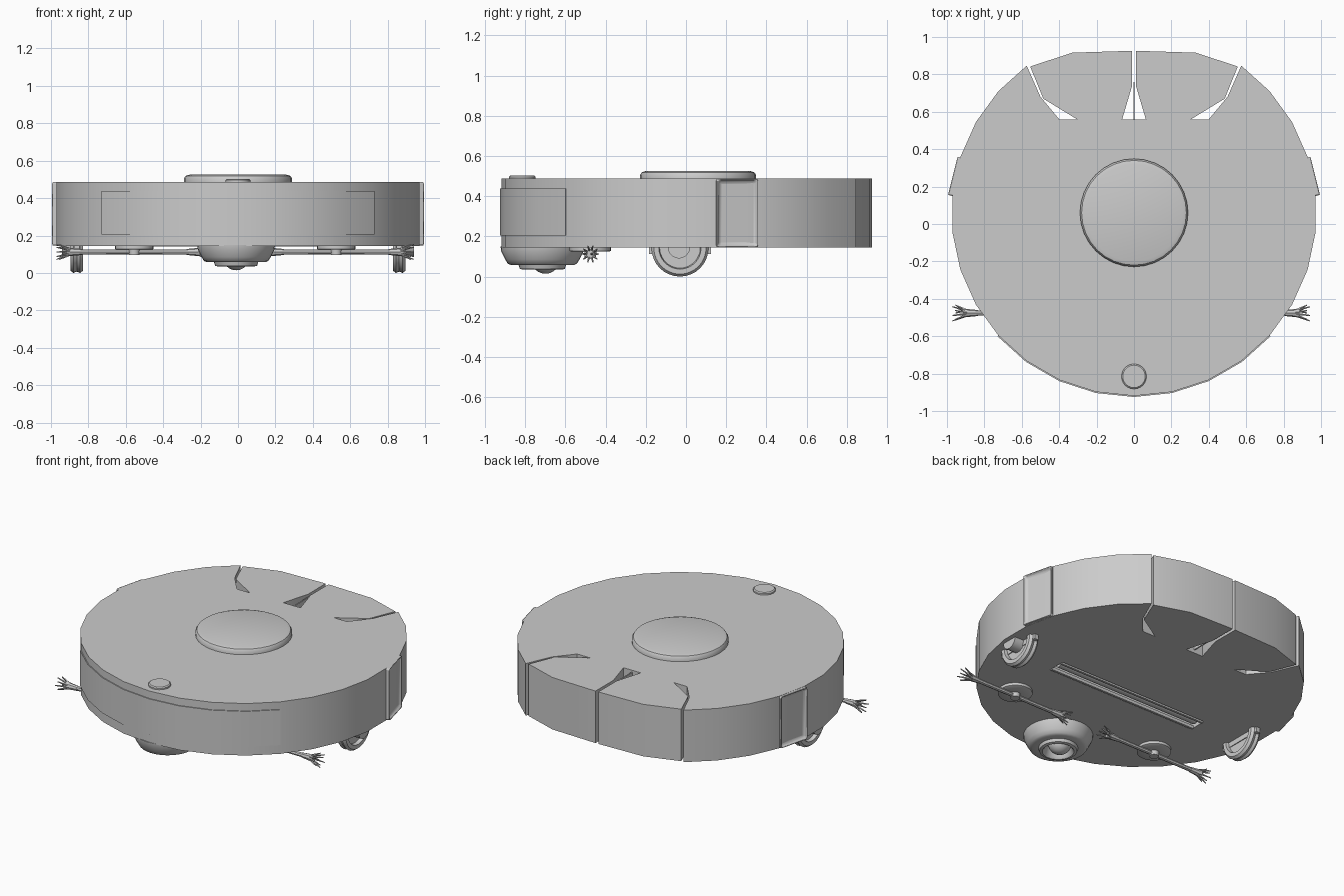
import bpy, bmesh, math
from mathutils import Vector, Matrix

if "Cube" in bpy.data.objects:
    bpy.data.objects.remove(bpy.data.objects["Cube"])

CY, R = 0.057, 0.976          # centre and radius of the round body
Z0, Z1 = 0.145, 0.487         # underside and top of the body


def finish(name, bm, smooth=30):
    bmesh.ops.recalc_face_normals(bm, faces=bm.faces)
    me = bpy.data.meshes.new(name)
    bm.to_mesh(me)
    bm.free()
    ob = bpy.data.objects.new(name, me)
    bpy.context.collection.objects.link(ob)
    bpy.context.view_layer.objects.active = ob
    ob.select_set(True)
    bpy.ops.object.shade_smooth_by_angle(angle=math.radians(smooth))
    ob.select_set(False)
    return ob


def prism(name, pts, z0, z1):
    bm = bmesh.new()
    face = bm.faces.new([bm.verts.new((x, y, z0)) for x, y in pts])
    top = bmesh.ops.extrude_face_region(bm, geom=[face])["geom"]
    bmesh.ops.translate(bm, vec=(0, 0, z1 - z0),
                        verts=[g for g in top if isinstance(g, bmesh.types.BMVert)])
    return finish(name, bm)


def lathe(name, profile, loc, axis="Z", n=32):
    """Revolve (radius, height) pairs about an axis."""
    bm = bmesh.new()
    vs = [bm.verts.new((r, 0, h)) for r, h in profile]
    es = [bm.edges.new(p) for p in zip(vs, vs[1:])]
    bmesh.ops.spin(bm, geom=vs + es, axis=(0, 0, 1), cent=(0, 0, 0),
                   angle=math.tau, steps=n, use_duplicate=False)
    bmesh.ops.remove_doubles(bm, verts=bm.verts, dist=0.0002)
    if axis == "X":
        bmesh.ops.rotate(bm, verts=bm.verts, matrix=Matrix.Rotation(math.pi / 2, 3, "Y"))
    bmesh.ops.translate(bm, verts=bm.verts, vec=loc)
    return finish(name, bm, 40)


def rod(bm, a, b, r1, r2, n=8):
    a, b = Vector(a), Vector(b)
    rot = (b - a).to_track_quat("Z", "Y").to_matrix().to_4x4()
    bmesh.ops.create_cone(bm, cap_ends=True, segments=n, radius1=r1, radius2=r2,
                          depth=(b - a).length, matrix=Matrix.Translation((a + b) / 2) @ rot)


def arc(r, a0, a1, step=12):
    return [(r * math.cos(math.radians(a)), CY + r * math.sin(math.radians(a)))
            for a in range(a0, a1 + 1, step)]


def box(name, c, s):
    bm = bmesh.new()
    bmesh.ops.create_cube(bm, size=1, matrix=Matrix.Translation(c) @ Matrix.Diagonal((*s, 1)))
    return finish(name, bm)


# main body: round outline with the back notched out for the rear panels
outline = arc(R, -234, 54)
body = prism("body", outline + [(0.5, 0.68), (0.40, 0.56), (-0.40, 0.56), (-0.5, 0.68)], Z0, Z1)

# roller slot in the underside
cutter = box("slot_cutter", (-0.02, -0.09, Z0), (1.1, 0.12, 0.09))
cutter.hide_render = True
cutter.hide_viewport = True
cut = body.modifiers.new("slot", "BOOLEAN")
cut.object = cutter
cut.operation = "DIFFERENCE"
cut.solver = "EXACT"
lathe("main_roller", [(0, -0.53), (0.03, -0.53), (0.03, 0.53), (0, 0.53)],
      (-0.02, -0.09, 0.178), "X", 10)
for dy in (-0.045, 0.045):
    box("slot_rail", (-0.02, -0.09 + dy, 0.15), (1.1, 0.014, 0.02))

# rear panels with gaps between, and a thin fin in the middle
for s in (-1, 1):
    prism("rear_panel", [(s * x, y) for x, y in
          [(0.555, 0.842), (0.33, 0.916), (0.01, 0.926), (0.01, 0.74), (0.063, 0.56),
           (0.305, 0.56), (0.485, 0.67)]], Z0, Z1)
box("rear_fin", (0, 0.655, 0.32), (0.008, 0.21, 0.31))

# front bumper strip
outer = arc(R + 0.006, -138, -42)
inner = arc(R - 0.02, -138, -42)
prism("front_bumper", outer + inner[::-1], 0.205, 0.438)

# sensor turret and button
lathe("turret", [(0, 0.525), (0.26, 0.525), (0.28, 0.519), (0.289, 0.505), (0.289, 0.48),
                 (0, 0.48)], (0, 0.06, 0))
lathe("power_button", [(0, 0.502), (0.06, 0.502), (0.067, 0.496), (0.067, 0.48), (0, 0.48)],
      (0, -0.815, 0), n=24)

# side pods: framed boxes with a recessed face, mirrored left and right
for s in (-1, 1):
    bm = bmesh.new()
    bmesh.ops.create_cube(bm, size=1, matrix=Matrix.Diagonal((0.048, 0.21, 0.34, 1)))
    out = [f for f in bm.faces if f.normal.x > 0.9]
    bmesh.ops.inset_region(bm, faces=out, thickness=0.024)
    bmesh.ops.translate(bm, verts=out[0].verts, vec=(-0.022, 0, 0))
    pod = finish("side_pod", bm)
    pod.location = (s * 0.95, 0.253, 0.316)
    pod.rotation_euler.z = math.radians(14 if s > 0 else 166)
    bev = pod.modifiers.new("bevel", "BEVEL")
    bev.width = 0.009
    bev.segments = 2

# drive wheels: grooved tyre, dished hub and outer axle stub
for s in (-1, 1):
    x = s * 0.862
    lathe("drive_wheel", [(0, -0.01), (0.10, -0.01), (0.105, -0.034), (0.13, -0.034),
                          (0.142, -0.018), (0.135, 0), (0.142, 0.018), (0.13, 0.034),
                          (0.105, 0.034), (0.10, 0.01), (0, 0.01)], (x, -0.03, 0.142), "X")
    lathe("axle", [(0, -0.04), (0.055, -0.04), (0.055, 0.04), (0, 0.04)],
          (x + s * 0.04, -0.035, 0.145), "X", 20)
    box("wheel_mount", (x, -0.03, 0.13), (0.03, 0.31, 0.036))

# front caster: housing, lower ring and ball
lathe("caster_housing", [(0, 0.15), (0.208, 0.15), (0.205, 0.125), (0.185, 0.085),
                         (0.172, 0.064), (0.155, 0.057), (0.118, 0.057), (0.112, 0.038),
                         (0.095, 0.034), (0.085, 0.045), (0.07, 0.09), (0, 0.09)],
      (-0.01, -0.715, 0))
bm = bmesh.new()
bmesh.ops.create_uvsphere(bm, u_segments=20, v_segments=12, radius=0.072,
                          matrix=Matrix.Translation((-0.01, -0.70, 0.086)))
finish("caster_ball", bm, 60)

# sweeping brushes: hub disc, arm and a flared tuft at each end
for hx in (-0.555, 0.525):
    y, z = -0.476, 0.112
    lathe("brush_hub", [(0, 0.15), (0.103, 0.15), (0.103, 0.128), (0.095, 0.124),
                        (0.03, 0.124), (0.028, 0.096), (0, 0.096)], (hx, y, 0), n=24)
    bm = bmesh.new()
    for d in (-1, 1):
        rod(bm, (hx, y, z), (hx + d * 0.29, y, z), 0.013, 0.014)
        rod(bm, (hx + d * 0.28, y, z), (hx + d * 0.36, y, z), 0.016, 0.024)
        for i in range(11):
            a = math.tau * i / 10
            sp = 0.042 if i < 10 else 0
            rod(bm, (hx + d * 0.34, y + 0.014 * math.cos(a), z + 0.014 * math.sin(a)),
                (hx + d * (0.40 + 0.015 * (i % 2)), y + sp * math.cos(a), z + sp * math.sin(a)),
                0.007, 0.003, 5)
    finish("sweeping_brush", bm)
